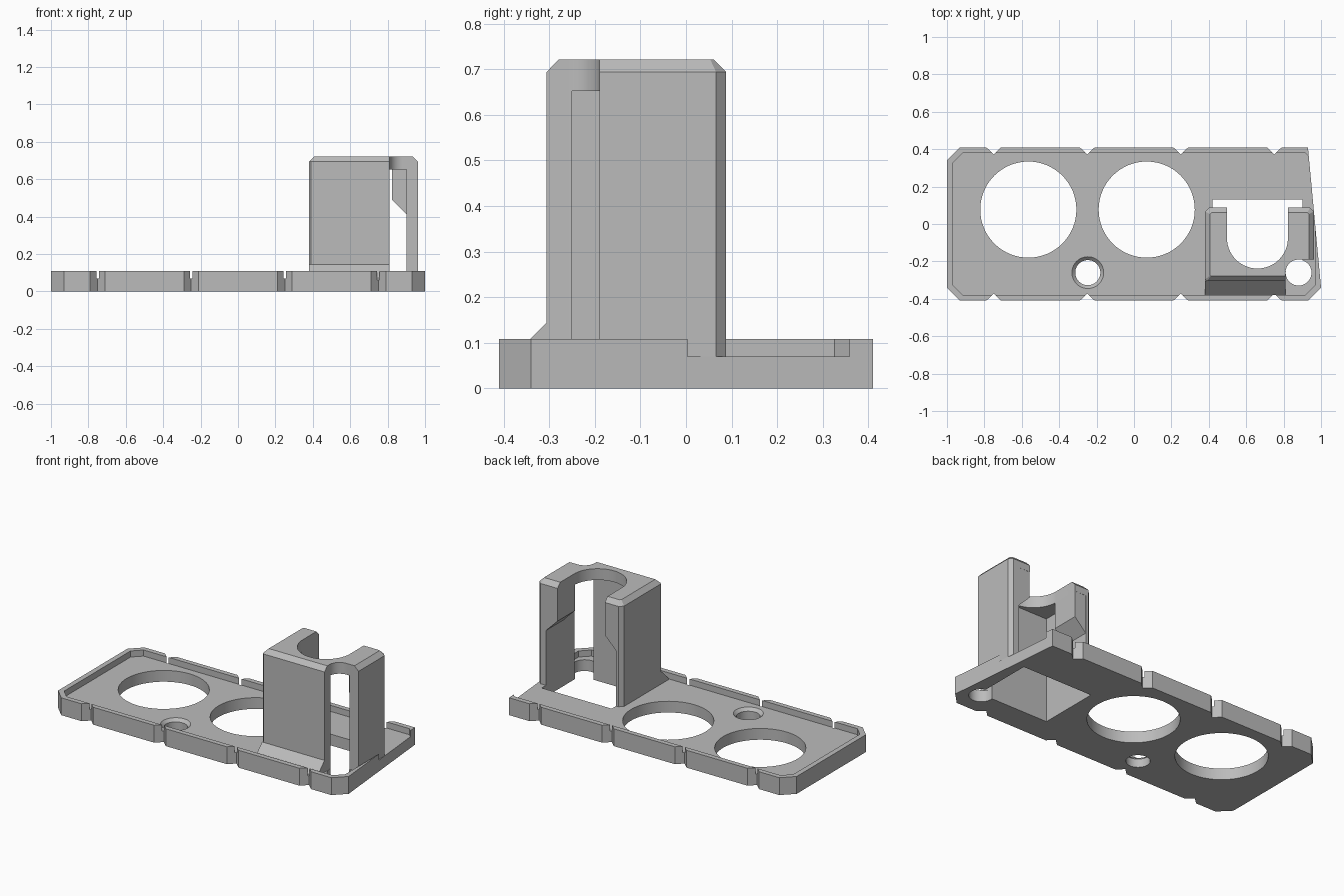
import bpy
import bmesh
import math
from mathutils import Vector

if "Cube" in bpy.data.objects:
    bpy.data.objects.remove(bpy.data.objects["Cube"])

grey = bpy.data.materials.new("plain_grey")
grey.use_nodes = True
grey.diffuse_color = (0.5, 0.5, 0.5, 1)
grey.node_tree.nodes["Principled BSDF"].inputs["Base Color"].default_value = grey.diffuse_color


def loft(name, rings):
    """Closed solid through rings of 3D points with equal counts."""
    bm = bmesh.new()
    loops = [[bm.verts.new(p) for p in ring] for ring in rings]
    n = len(loops[0])
    for low, high in zip(loops, loops[1:]):
        for i in range(n):
            j = (i + 1) % n
            bm.faces.new((low[i], low[j], high[j], high[i]))
    bm.faces.new(loops[0][::-1])
    bm.faces.new(loops[-1])
    bmesh.ops.recalc_face_normals(bm, faces=bm.faces)
    mesh = bpy.data.meshes.new(name)
    bm.to_mesh(mesh)
    bm.free()
    mesh.materials.append(grey)
    ob = bpy.data.objects.new(name, mesh)
    bpy.context.collection.objects.link(ob)
    return ob


def prism(name, outline, z0, z1):
    return loft(name, [[(x, y, z) for x, y in outline] for z in (z0, z1)])


def chamfered(x0, x1, y0, y1, front, back):
    """Rectangle with cut corners, counter-clockwise."""
    return [(x0 + front, y0), (x1 - front, y0), (x1, y0 + front), (x1, y1 - back),
            (x1 - back, y1), (x0 + back, y1), (x0, y1 - back), (x0, y0 + front)]


def arc(cx, cy, r, start, end, steps):
    angles = [math.radians(start + (end - start) * i / steps) for i in range(steps + 1)]
    return [(cx + r * math.cos(a), cy + r * math.sin(a)) for a in angles]


def circle(cx, cy, r):
    return arc(cx, cy, r, 0, 360, 64)[:-1]


def cut(target, cutter):
    cutter.hide_render = True
    mod = target.modifiers.new("cut", "BOOLEAN")
    mod.operation = "DIFFERENCE"
    mod.solver = "EXACT"
    mod.object = cutter
    bpy.context.view_layer.objects.active = target
    bpy.ops.object.modifier_apply(modifier=mod.name)


def discard(*cutters):
    for c in cutters:
        bpy.data.objects.remove(c)


# Tray with V notches along both long sides
FLOOR, RIM = 0.07, 0.108
front_edge = [(-0.93, -0.41)]
for x in (-0.75, -0.25, 0.25, 0.75):
    front_edge += [(x - 0.04, -0.41), (x, -0.372), (x + 0.04, -0.41)]
front_edge += [(0.93, -0.41), (1, -0.34)]
outline = front_edge + [(-x, -y) for x, y in front_edge]
outline.append((-1, -0.34))
outline = list(dict.fromkeys(outline))
tray = prism("tray", outline, 0, RIM)

recess = prism("recess_cutter", chamfered(-0.968, 0.968, -0.379, 0.379, 0.053, 0.053), FLOOR, 0.3)
cut(tray, recess)
discard(recess)

# Large round openings and the two screw holes
for x, y, r in ((-0.565, 0.077, 0.257), (0.068, 0.077, 0.257), (-0.247, -0.26, 0.067), (0.88, -0.26, 0.069)):
    hole = prism("hole_cutter", circle(x, y, r), -0.1, 0.3)
    cut(tray, hole)
    discard(hole)
sink = loft("countersink_cutter", [[(x, y, z) for x, y in circle(-0.247, -0.26, r)]
                                   for r, z in ((0.06, 0.045), (0.095, 0.08))])
cut(tray, sink)
discard(sink)

# Upright holder with chamfered top
X0, X1, Y0, Y1 = 0.38, 0.962, -0.306, 0.088
c = 0.027
lower = chamfered(X0, X1, Y0, Y1, 0.01, 0.022)
upper = chamfered(X0 + c, X1 - c, Y0 + c, Y1 - c, 0.003, 0.008)
holder = loft("holder", [[(x, y, z) for x, y in ring]
                         for ring, z in ((lower, 0.06), (lower, 0.694), (upper, 0.722))])

# Inner cavity, open at the back and through the tray floor
CAV0, CAV1, CEIL = 0.42, 0.902, 0.652
cavity = prism("cavity_cutter", [(CAV0, -0.25), (CAV1, -0.25), (CAV1, 0.131), (CAV0, 0.131)], -0.1, CEIL)
cut(tray, cavity)
cut(holder, cavity)

# U-shaped slot through the top
MID, R = 0.66, 0.163
slot = prism("slot_cutter", arc(MID, -0.075, R, 180, 360, 40) + [(MID + R, 0.3), (MID - R, 0.3)], 0.5, 0.9)
cut(holder, slot)

# Rounded access notch at the front corner above the screw hole
notch = prism("notch_cutter", arc(0.88, -0.26, 0.07, 180, 90, 20) + [(1.1, -0.19), (1.1, -0.5), (0.81, -0.5)],
              -0.1, 0.9)
cut(holder, notch)
discard(cavity, slot, notch)

# Sloped support ribs under the top, one on each side wall
for name, wall, inner in (("right_rib", CAV0 - 0.01, MID - R), ("left_rib", CAV1 + 0.01, MID + R)):
    drop = abs(inner - wall)
    profile = [(wall, CEIL + 0.005), (inner, CEIL + 0.005), (inner, 0.49), (wall, 0.49 - drop)]
    loft(name, [[(x, y, z) for x, z in profile] for y in (-0.085, Y1 - 0.001)])

# Sloped foot at the bottom of the front wall
foot = [(-0.27, 0.144), (Y0, 0.144), (Y0 - 0.073, FLOOR + 0.001), (Y0 - 0.073, 0.06), (-0.27, 0.06)]
loft("front_foot", [[(x, y, z) for y, z in foot] for x in (X0, 0.81)])

# Crisp edges with smooth curved walls
for ob in (tray, holder):
    bpy.ops.object.select_all(action="DESELECT")
    ob.select_set(True)
    bpy.context.view_layer.objects.active = ob
    bpy.ops.object.shade_smooth_by_angle(angle=math.radians(25))
